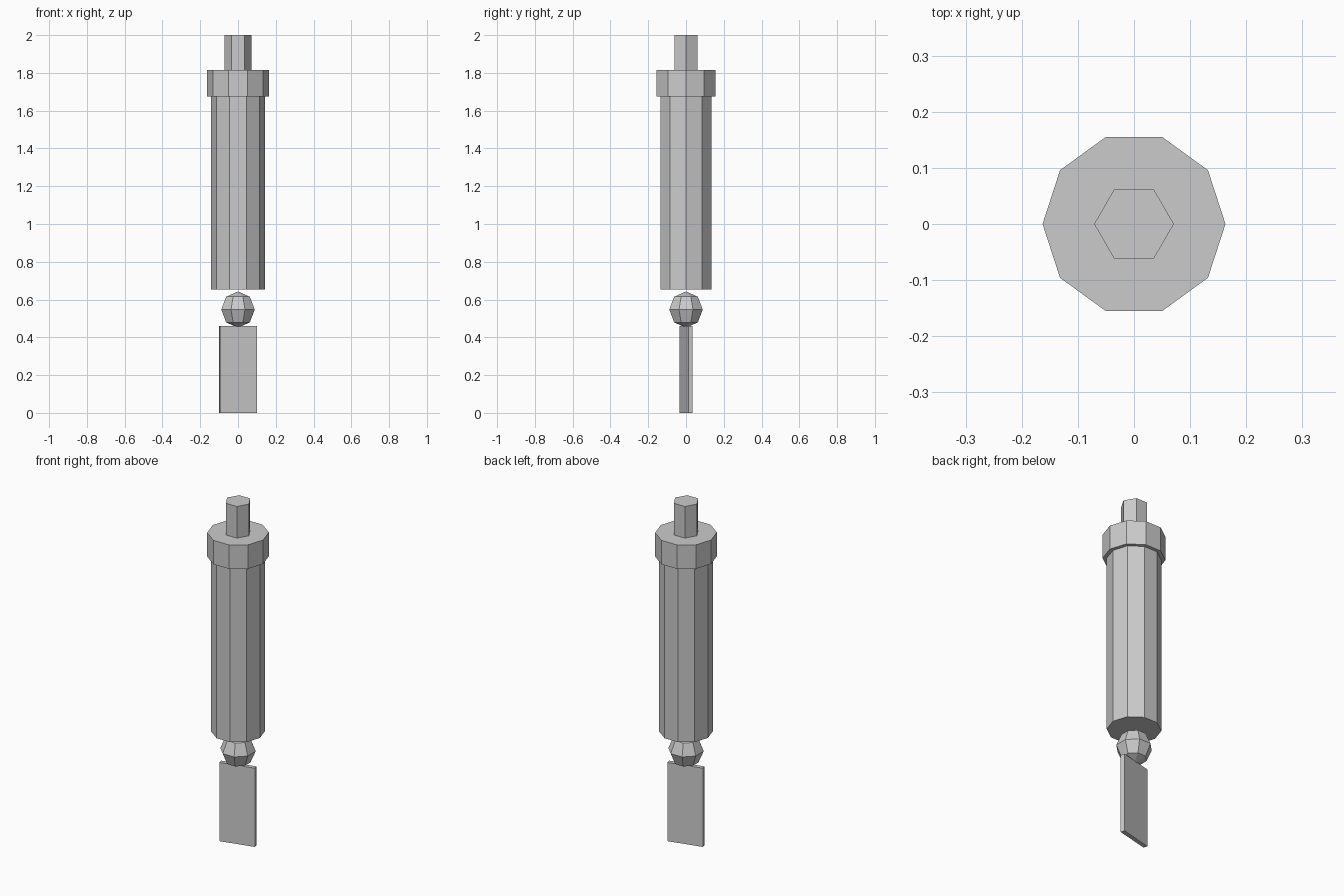
import bpy
from math import radians

if "Cube" in bpy.data.objects:
    bpy.data.objects.remove(bpy.data.objects["Cube"])


def prism(name, sides, radius, z0, z1):
    """Upright flat-sided prism with a corner on the x axis."""
    bpy.ops.mesh.primitive_cylinder_add(
        vertices=sides, radius=radius, depth=z1 - z0,
        location=(0, 0, (z0 + z1) / 2), rotation=(0, 0, radians(90)))
    bpy.context.object.name = name


# Handle, collar and end stem
prism("handle", 10, 0.142, 0.653, 1.675)
prism("collar", 10, 0.163, 1.675, 1.815)
prism("end_stem", 6, 0.071, 1.815, 2.0)

# Faceted ball between the handle and the blade
bpy.ops.mesh.primitive_uv_sphere_add(
    segments=8, ring_count=4, radius=0.096,
    location=(0, 0, 0.547), rotation=(0, 0, radians(22.5)))
bpy.context.object.name = "neck_ball"

# Flat blade, slightly turned about the long axis
bpy.ops.mesh.primitive_cube_add(
    size=1, location=(0, 0, 0.23), rotation=(0, 0, radians(13.8)))
blade = bpy.context.object
blade.name = "blade"
blade.scale = (0.2, 0.024, 0.46)
